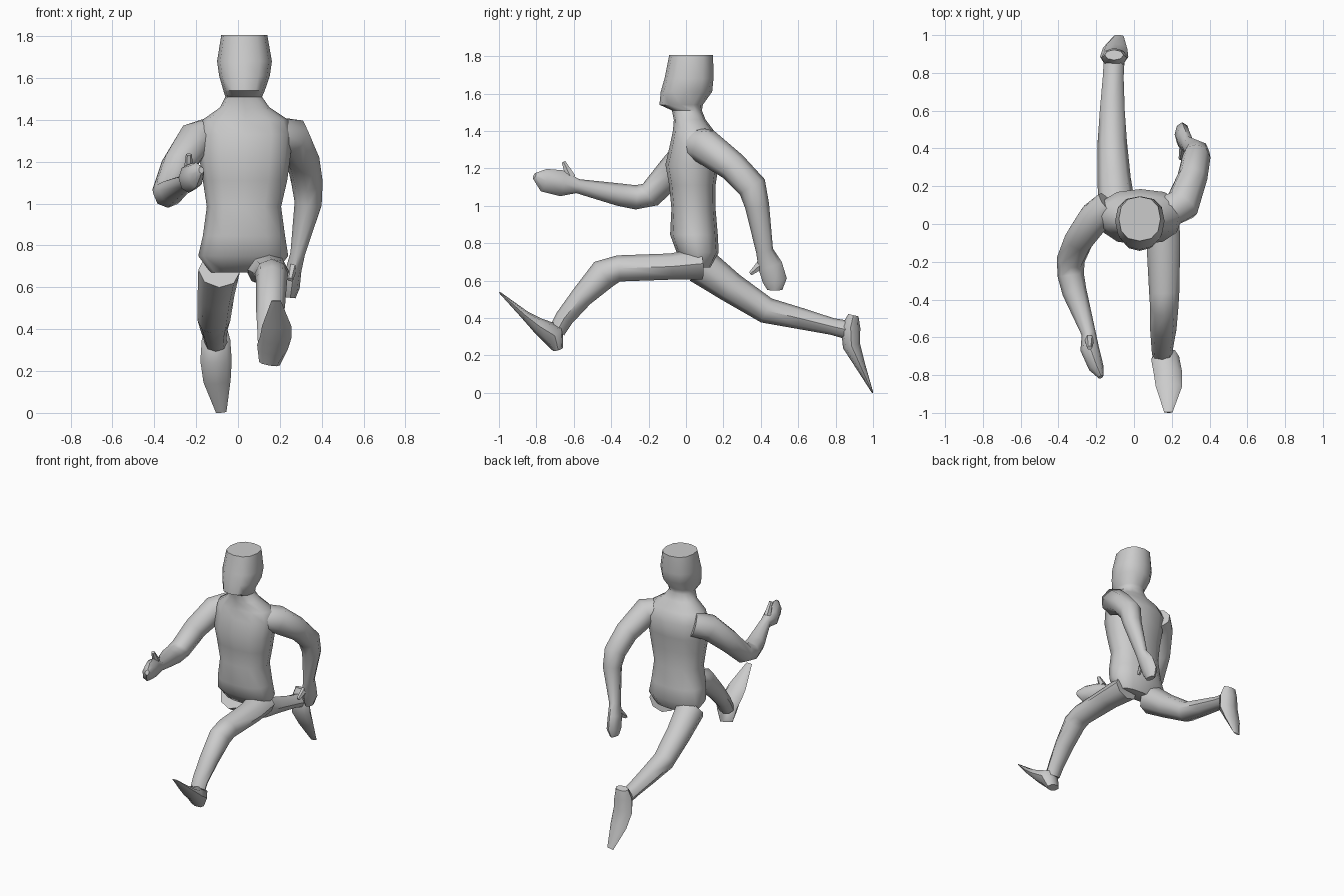
import bpy, bmesh, math
from mathutils import Vector

def skin(name, rings):
    """Bridge rings of points into a closed smooth low-poly tube."""
    bm = bmesh.new()
    loops = [[bm.verts.new(p) for p in ring] for ring in rings]
    n = len(loops[0])
    for a, b in zip(loops, loops[1:]):
        for i in range(n):
            j = (i + 1) % n
            bm.faces.new((a[i], a[j], b[j], b[i]))
    bm.faces.new(loops[0])
    bm.faces.new(loops[-1])
    bmesh.ops.recalc_face_normals(bm, faces=bm.faces)
    me = bpy.data.meshes.new(name)
    bm.to_mesh(me)
    bm.free()
    ob = bpy.data.objects.new(name, me)
    bpy.context.collection.objects.link(ob)
    bpy.ops.object.select_all(action='DESELECT')
    ob.select_set(True)
    bpy.context.view_layer.objects.active = ob
    bpy.ops.object.shade_smooth_by_angle(angle=math.radians(50))

def power(v, e):
    return math.copysign(abs(v) ** e, v)

def stack(name, levels, n=12):
    """Level rings: z, x min, x max, y min, y max."""
    rings = []
    for z, x0, x1, y0, y1 in levels:
        rings.append([((x0 + x1) / 2 + (x1 - x0) / 2 * power(math.cos(t), .85),
                       (y0 + y1) / 2 + (y1 - y0) / 2 * power(math.sin(t), .85), z)
                      for t in (math.tau * i / n for i in range(n))])
    skin(name, rings)

def limb(name, stations, n=8):
    """Rings across a path: x, y, z, half width, half thickness."""
    pts = [Vector(s[:3]) for s in stations]
    rings = []
    for k, s in enumerate(stations):
        t = (pts[min(k + 1, len(pts) - 1)] - pts[max(k - 1, 0)]).normalized()
        u = (Vector((1, 0, 0)) - t * t.x).normalized()
        v = t.cross(u)
        rings.append([pts[k] + u * s[3] * math.cos(math.tau * i / n)
                      + v * s[4] * math.sin(math.tau * i / n) for i in range(n)])
    skin(name, rings)

# head, neck and torso
stack("head_and_torso", [
    (1.805, -.08, .14, -.09, .145), (1.68, -.10, .162, -.115, .147),
    (1.61, -.09, .152, -.135, .14), (1.54, -.07, .128, -.142, .09),
    (1.51, -.06, .115, -.075, .085), (1.46, -.085, .15, -.065, .105),
    (1.40, -.17, .24, -.07, .15), (1.33, -.19, .26, -.085, .185),
    (1.22, -.185, .25, -.11, .175), (1.11, -.168, .235, -.09, .158),
    (.985, -.149, .206, -.078, .158), (.845, -.168, .225, -.085, .17),
    (.75, -.19, .24, -.05, .175), (.67, -.13, .18, .02, .13)])

# arm swung forward, with hand and thumb
limb("forward_arm", [
    (-.13, .10, 1.33, .085, .085), (-.21, .03, 1.30, .09, .09),
    (-.29, -.08, 1.18, .08, .08), (-.335, -.19, 1.06, .075, .07),
    (-.335, -.27, 1.045, .07, .065), (-.315, -.36, 1.06, .065, .06),
    (-.24, -.58, 1.105, .038, .038), (-.235, -.66, 1.12, .05, .07),
    (-.2, -.76, 1.137, .04, .062), (-.175, -.81, 1.16, .014, .018)])
limb("forward_thumb", [(-.235, -.615, 1.15, .025, .03),
                       (-.235, -.655, 1.235, .014, .012)], 6)

# arm swung back, with hand and thumb
limb("rear_arm", [
    (.16, .06, 1.33, .09, .09), (.255, .10, 1.32, .095, .095),
    (.31, .25, 1.21, .08, .08), (.33, .355, 1.10, .075, .078),
    (.335, .38, 1.0, .065, .065), (.285, .42, .76, .035, .046),
    (.265, .45, .68, .038, .065), (.255, .475, .6, .04, .065),
    (.25, .475, .55, .025, .04)])
limb("rear_thumb", [(.262, .405, .69, .022, .03),
                    (.25, .345, .637, .014, .012)], 6)

# leg stretched forward and its foot
limb("forward_leg", [
    (.135, .08, .69, .1, .085), (.155, -.08, .675, .09, .07),
    (.16, -.36, .665, .08, .07), (.16, -.44, .635, .075, .082),
    (.155, -.557, .514, .07, .06), (.15, -.65, .40, .058, .05),
    (.15, -.69, .33, .055, .045)])
limb("forward_foot", [
    (.15, -.685, .235, .05, .03), (.165, -.71, .315, .075, .066),
    (.18, -.79, .36, .075, .042), (.185, -.86, .415, .07, .024),
    (.182, -.997, .537, .022, .004)])

# leg stretched back and its foot
limb("rear_leg", [
    (-.09, .08, .68, .1, .1), (-.105, .24, .563, .088, .082),
    (-.115, .43, .44, .078, .07), (-.115, .6, .40, .066, .058),
    (-.11, .78, .355, .055, .045), (-.105, .87, .335, .055, .05)])
limb("rear_foot", [
    (-.105, .895, .415, .05, .028), (-.105, .88, .35, .068, .052),
    (-.105, .885, .25, .075, .047), (-.1, .93, .15, .065, .028),
    (-.08, .997, .002, .025, .004)])
